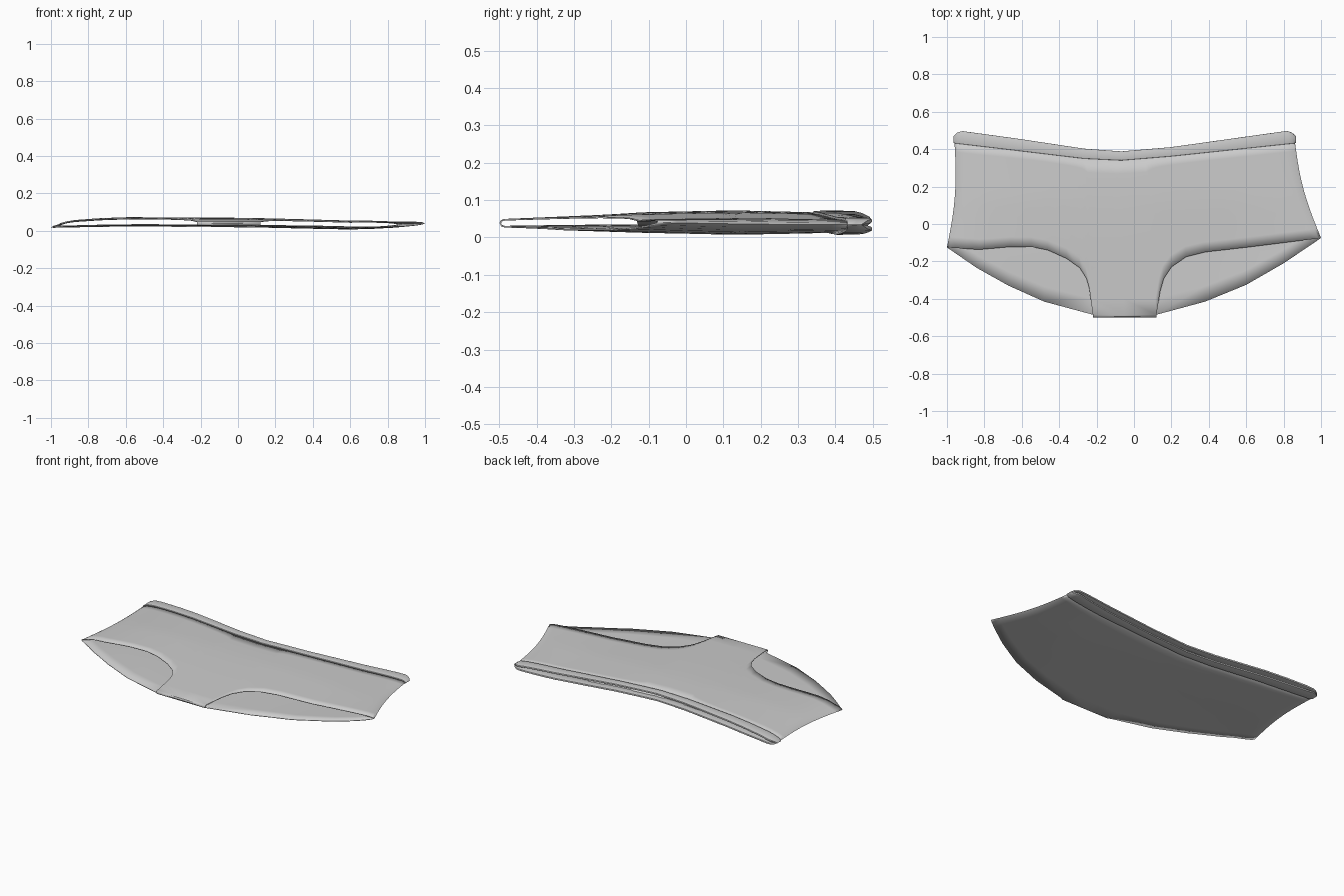
import bpy, bmesh, math

if "Cube" in bpy.data.objects:
    bpy.data.objects.remove(bpy.data.objects["Cube"])


def interp(pts, x):
    if x <= pts[0][0]:
        return pts[0][1]
    for (x0, y0), (x1, y1) in zip(pts, pts[1:]):
        if x <= x1:
            return y0 + (y1 - y0) * (x - x0) / (x1 - x0)
    return pts[-1][1]


# Outline curves (x, y)
LEG = [(-1, -.125), (-.83, -.137), (-.66, -.122), (-.55, -.122), (-.46, -.14), (-.36, -.185),
       (-.29, -.235), (-.255, -.29), (-.24, -.34), (-.22, -.485), (-.05, -.485), (.12, -.485),
       (.14, -.36), (.16, -.29), (.2, -.23), (.28, -.175), (.38, -.15), (.6, -.125), (1, -.075)]
SEAT = [(-1, -.125), (-.84, -.235), (-.67, -.33), (-.48, -.415), (-.22, -.485), (-.05, -.485),
        (.12, -.485), (.38, -.415), (.6, -.325), (.8, -.21), (1, -.075)]
SEAM = [(-.96, .432), (-.62, .392), (-.27, .35), (-.07, .34), (.2, .362), (.86, .432)]
RIM = [(-.955, .47), (-.95, .486), (-.92, .497), (-.62, .456), (-.27, .403), (-.07, .388),
       (.2, .411), (.82, .498), (.845, .488), (.86, .47)]
# Cloth height: middle along x, its strength along y, half gap along y
MID = [(-1, .018), (-.9, .036), (-.8, .043), (-.6, .05), (-.2, .047), (.1, .044), (.3, .038),
       (.6, .029), (.85, .033), (1, .04)]
SWAY = [(-.5, .1), (-.12, 1), (.13, 1), (.43, .8), (.5, .7)]
GAP = [(-.5, .011), (-.2, .016), (.13, .023), (.43, .018), (.5, .017)]
EXTRA = [-.985, -.95, -.9, -.75, .5, .7, .8, .9, .95, .985]


def height(s, x, y, side):
    edge = math.sqrt(max(0, 1 - abs(s) ** 8))
    return .037 + (interp(MID, x) - .037) * interp(SWAY, y) + side * edge * interp(GAP, y)


def waist_x(s):
    return -.05 + .91 * s


def columns(curve):
    return sorted({p[0] for p in curve} | set(EXTRA))


def grid_faces(bm, cols, flip=False):
    for a, b in zip(cols, cols[1:]):
        for j in range(len(a) - 1):
            quad = [a[j], a[j + 1], b[j + 1], b[j]]
            bm.faces.new(quad[::-1] if flip else quad)


def panel(bm, curve, side, rows=10):
    cols = {}
    for s in columns(curve):
        tx, ty, by = waist_x(s), interp(SEAM, waist_x(s)) + .01, interp(curve, s)
        col = []
        for j in range(rows + 1):
            v = j / rows
            x = tx + (s - tx) * v - math.copysign(.023 * abs(s) ** 3, s) * math.sin(math.pi * v)
            y = ty + (by - ty) * v
            col.append(bm.verts.new((x, y, height(s, x, y, side))))
        cols[s] = col
    grid_faces(bm, list(cols.values()), side < 0)
    return cols


def finish(bm, name, thickness, offset):
    bmesh.ops.remove_doubles(bm, verts=bm.verts, dist=.0005)
    me = bpy.data.meshes.new(name)
    bm.to_mesh(me)
    bm.free()
    ob = bpy.data.objects.new(name, me)
    bpy.context.collection.objects.link(ob)
    mod = ob.modifiers.new("cloth_thickness", "SOLIDIFY")
    mod.thickness, mod.offset = thickness, offset
    bpy.ops.object.select_all(action="DESELECT")
    ob.select_set(True)
    bpy.context.view_layer.objects.active = ob
    bpy.ops.object.shade_smooth_by_angle(angle=math.radians(40))
    return ob


# Briefs body: front and back panels joined at the sides and by the crotch fold
bm = bmesh.new()
front = panel(bm, LEG, 1)
back = panel(bm, SEAT, -1)
fold = []
for s in (-.22, -.05, .12):
    f, b = front[s][-1], back[s][-1]
    zm, zr = (f.co.z + b.co.z) / 2, (f.co.z - b.co.z) / 2
    arc = [bm.verts.new((s, -.485 - .014 * math.cos(a), zm + zr * math.sin(a)))
           for a in (math.radians(d) for d in (45, 0, -45))]
    fold.append([f] + arc + [b])
grid_faces(bm, fold)
finish(bm, "briefs_body", .004, -1)

# Waistband: open ring around both panels
bm = bmesh.new()
steps = sorted(set(EXTRA) | {-1, 1, -.965, .965, -.6, -.4, -.24, -.12, -.02, .1, .27, .4})
for side in (1, -1):
    cols = []
    for s in steps:
        x = waist_x(s)
        y0, y1 = interp(SEAM, x), interp(RIM, x)
        cols.append([bm.verts.new((x, y, height(s, x, y, side)))
                     for y in (y1, (y0 + y1) / 2, y0)])
    grid_faces(bm, cols, side < 0)
band = finish(bm, "waistband", .010, .2)
bev = band.modifiers.new("rounded_hem", "BEVEL")
bev.width, bev.segments, bev.limit_method = .003, 2, "ANGLE"
bev.angle_limit = math.radians(50)
